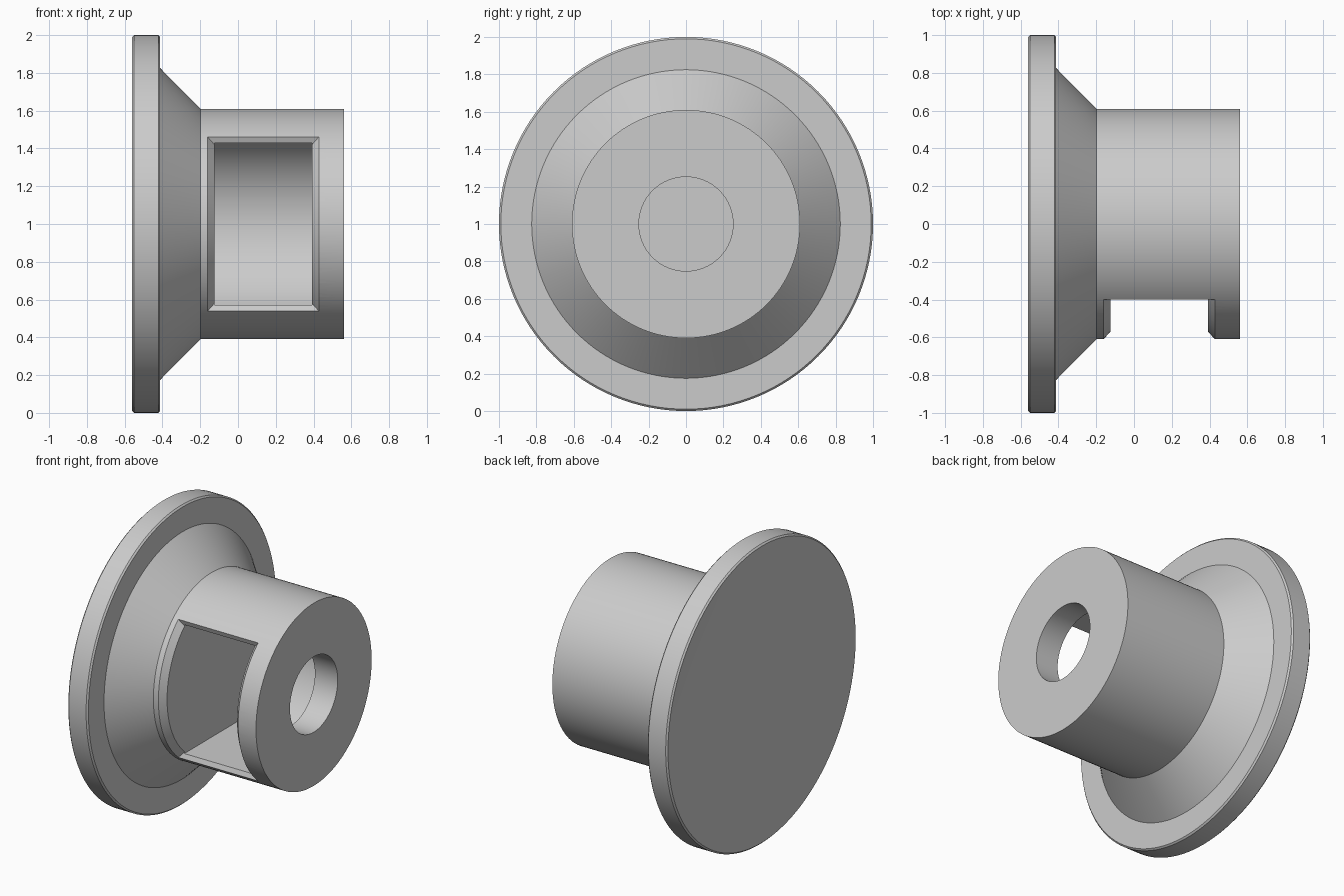
import bpy
import bmesh
import math

if "Cube" in bpy.data.objects:
    bpy.data.objects.remove(bpy.data.objects["Cube"], do_unlink=True)

CENTRE = 1.0             # height of the turning axis
SLOT = (-0.125, 0.392)   # slot extent along the axis
SLOT_H = 0.43            # slot half height
SLOT_R = 0.5             # radius of the slot's rear wall, around the axis
HUB_R = 0.61
DISH = 0.03              # depth of the hollow in the plate's outer face

grey = bpy.data.materials.new("plain grey")
grey.use_nodes = True
grey.diffuse_color = (0.6, 0.6, 0.6, 1)
grey.node_tree.nodes["Principled BSDF"].inputs["Base Color"].default_value = (0.6, 0.6, 0.6, 1)


def make_object(name, bm):
    bmesh.ops.remove_doubles(bm, verts=bm.verts, dist=1e-5)
    bmesh.ops.recalc_face_normals(bm, faces=bm.faces)
    mesh = bpy.data.meshes.new(name)
    bm.to_mesh(mesh)
    bm.free()
    mesh.materials.append(grey)
    obj = bpy.data.objects.new(name, mesh)
    obj.location.z = CENTRE
    bpy.context.collection.objects.link(obj)
    return obj


def revolve(name, profile, steps=128):
    """Turn an open (x, radius) profile around the x axis and cap its ends."""
    bm = bmesh.new()
    verts = [bm.verts.new((x, 0, r)) for x, r in profile]
    edges = [bm.edges.new(pair) for pair in zip(verts, verts[1:])]
    bmesh.ops.spin(bm, geom=verts + edges, cent=(0, 0, 0), axis=(1, 0, 0),
                   angle=math.tau, steps=steps, use_duplicate=False)
    bmesh.ops.remove_doubles(bm, verts=bm.verts, dist=1e-5)
    bmesh.ops.holes_fill(bm, edges=[e for e in bm.edges if e.is_boundary], sides=0)
    return make_object(name, bm)


def slot_cutter():
    """Flat floor and ceiling, with a rear wall that follows the hub's curve."""
    bm = bmesh.new()
    half = math.asin(SLOT_H / SLOT_R)
    outline = [(-0.8, -SLOT_H)]
    for i in range(49):
        a = half * (i / 24 - 1)
        outline.append((SLOT_R * math.cos(a), SLOT_R * math.sin(a)))
    outline.append((-0.8, SLOT_H))
    face = bm.faces.new([bm.verts.new((SLOT[0], y, z)) for y, z in outline])
    out = bmesh.ops.extrude_face_region(bm, geom=[face])
    moved = [v for v in out["geom"] if isinstance(v, bmesh.types.BMVert)]
    bmesh.ops.translate(bm, verts=moved, vec=(SLOT[1] - SLOT[0], 0, 0))
    return make_object("slot_cutter", bm)


def chamfer_cutter():
    """Curved wedge that bevels the rim of the slot opening."""
    bm = bmesh.new()
    rings = []
    for i in range(49):
        ring = []
        for r, side in ((0.53, 0), (0.53, 1), (0.65, 1), (0.65, 0)):
            a = (0.854 + 0.67 * (r - HUB_R)) * (i / 24 - 1)
            grow = 0.9 * (r - 0.57)
            x = SLOT[side] + (grow if side else -grow)
            ring.append(bm.verts.new((x, -r * math.cos(a), r * math.sin(a))))
        rings.append(ring)
    for a, b in zip(rings, rings[1:]):
        for k in range(4):
            n = (k + 1) % 4
            bm.faces.new((a[k], a[n], b[n], b[k]))
    bm.faces.new(rings[0])
    bm.faces.new(rings[-1])
    return make_object("chamfer_cutter", bm)


# Flanged knob: dished and bevelled plate, conical neck, cylindrical hub
dish = [(-0.56 + DISH * (1 - (i / 12) ** 2), 0.99 * i / 12) for i in range(12)]
knob = revolve("flanged_knob", dish + [
    (-0.56, 0.99), (-0.55, 1.0), (-0.422, 1.0), (-0.412, 0.99),
    (-0.412, 0.825), (-0.198, HUB_R), (0.56, HUB_R)])

# Slot, its bevelled rim, and the round bore in the end wall
cutters = [slot_cutter(), chamfer_cutter(),
           revolve("bore_cutter", [(0.2, 0.252), (0.7, 0.252)], 64)]
bpy.ops.object.select_all(action='DESELECT')
bpy.context.view_layer.objects.active = knob
knob.select_set(True)
for cutter in cutters:
    cutter.hide_render = True
    mod = knob.modifiers.new(cutter.name, 'BOOLEAN')
    mod.operation = 'DIFFERENCE'
    mod.solver = 'EXACT'
    mod.object = cutter
    bpy.ops.object.modifier_apply(modifier=mod.name)
for cutter in cutters:
    bpy.data.objects.remove(cutter, do_unlink=True)

bpy.ops.object.shade_smooth_by_angle(angle=math.radians(15))
